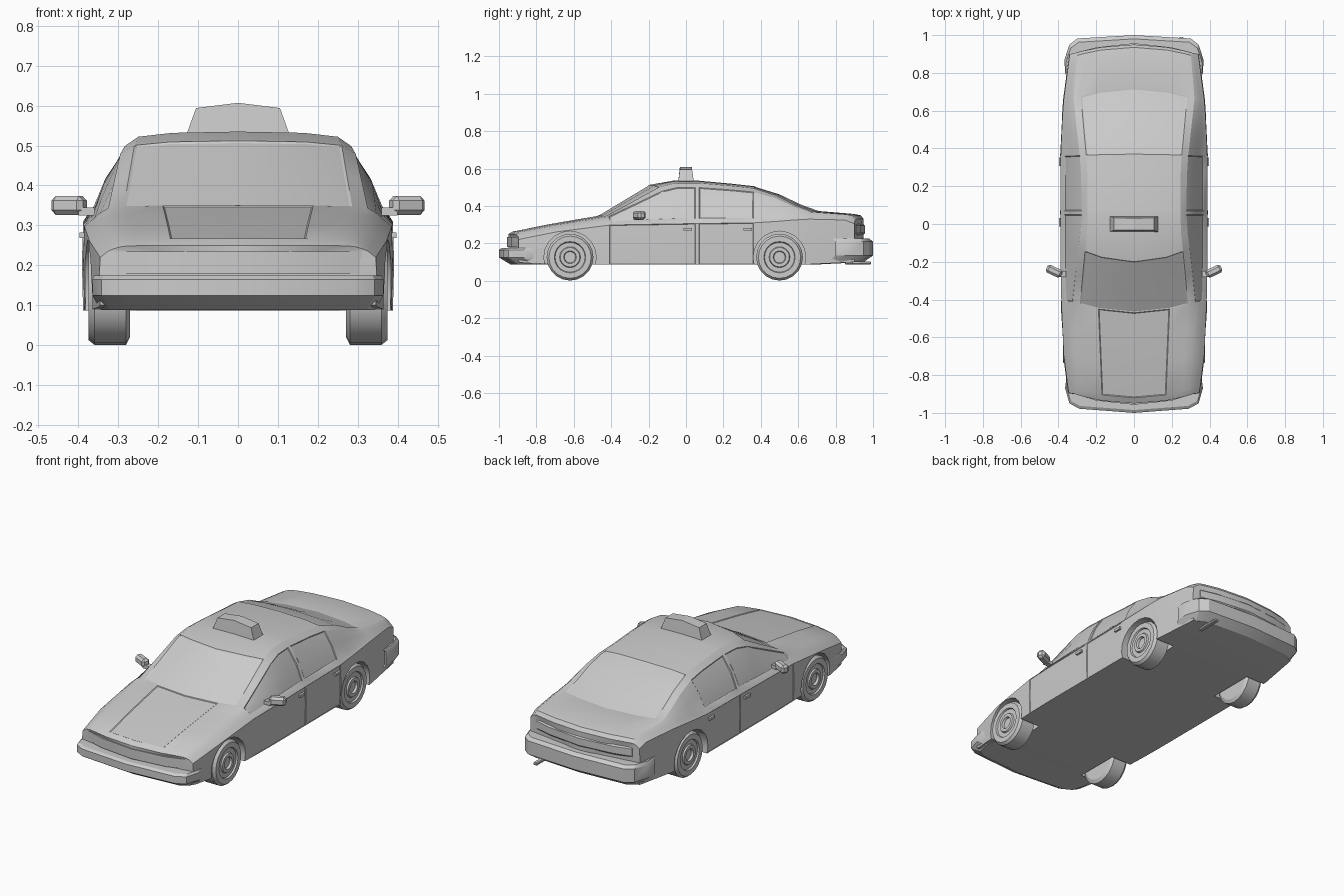
import bpy, bmesh, math
from mathutils import Matrix

default_cube = bpy.data.objects.get("Cube")
if default_cube:
    bpy.data.objects.remove(default_cube, do_unlink=True)

grey = bpy.data.materials.new("plain_grey")
grey.use_nodes = True
grey.diffuse_color = (0.6, 0.6, 0.6, 1)
grey.node_tree.nodes["Principled BSDF"].inputs["Base Color"].default_value = (0.6, 0.6, 0.6, 1)


def finish(name, bm, smooth=25):
    """Turn a bmesh into a named, shaded object."""
    bmesh.ops.recalc_face_normals(bm, faces=bm.faces)
    mesh = bpy.data.meshes.new(name)
    bm.to_mesh(mesh)
    bm.free()
    mesh.materials.append(grey)
    obj = bpy.data.objects.new(name, mesh)
    bpy.context.collection.objects.link(obj)
    if smooth:
        shade(obj, smooth)
    return obj


def shade(obj, angle):
    bpy.ops.object.select_all(action='DESELECT')
    obj.select_set(True)
    bpy.context.view_layer.objects.active = obj
    bpy.ops.object.shade_smooth_by_angle(angle=math.radians(angle))


def sample(curve, y):
    """Linear interpolation along a list of (y, value) pairs."""
    for (a, va), (b, vb) in zip(curve, curve[1:]):
        if y <= b:
            return va + (vb - va) * max(0, (y - a) / (b - a))
    return curve[-1][1]


def bridge(bm, rings, closed=True):
    """Join successive rings of vertices with quads, returned by strip."""
    strips = []
    for a, b in zip(rings, rings[1:]):
        n = len(a)
        strips.append([bm.faces.new((a[i], a[(i + 1) % n], b[(i + 1) % n], b[i]))
                       for i in range(n)])
    return strips


def slab(name, half_path, levels):
    """Stack scaled copies of a mirrored outline; levels are (scale, z)."""
    outline = half_path + [(-x, y) for x, y in reversed(half_path) if x]
    bm = bmesh.new()
    rings = [[bm.verts.new((x * s, y * s, z)) for x, y in outline] for s, z in levels]
    bridge(bm, rings)
    bm.faces.new(rings[0])
    bm.faces.new(rings[-1])
    return finish(name, bm)


def box(name, centre, size, bevel=0, turn=0):
    bm = bmesh.new()
    bmesh.ops.create_cube(bm, size=1)
    bmesh.ops.scale(bm, vec=size, verts=bm.verts)
    if bevel:
        bmesh.ops.bevel(bm, geom=bm.edges[:], offset=bevel, segments=1, affect='EDGES')
    bmesh.ops.rotate(bm, verts=bm.verts, matrix=Matrix.Rotation(turn, 3, 'Z'))
    bmesh.ops.translate(bm, vec=centre, verts=bm.verts)
    return finish(name, bm, 0)


def lathe_x(name, profile, y, z, side, count=20):
    """Revolve (x, radius) points about a sideways axle."""
    bm = bmesh.new()
    turns = [math.tau * i / count for i in range(count)]
    rings = [[bm.verts.new((side * x, y + r * math.cos(t), z + r * math.sin(t)))
              for t in turns] for x, r in profile]
    bridge(bm, rings)
    bm.faces.new(rings[0])
    bm.faces.new(rings[-1])
    return finish(name, bm)


# Body curves along the length
top_line = [(-.95, .25), (-.92, .267), (-.75, .302), (-.6, .328), (-.47, .35), (-.2, .512),
            (-.07, .535), (.1, .535), (.37, .505), (.5, .465), (.62, .408), (.72, .372),
            (.9, .357), (.935, .35), (.95, .33)]
shoulder_line = [(-.95, .235), (-.8, .27), (-.45, .315), (.4, .325), (.7, .345), (.9, .34), (.95, .32)]
half_width = [(-.95, .345), (-.8, .37), (-.4, .388), (.4, .388), (.7, .375), (.95, .34)]
roof_edge = [(-.95, .29), (-.47, .325), (-.2, .295), (0, .278), (.3, .28), (.5, .3), (.72, .32), (.95, .3)]
bottom_line = [(-.95, .1), (-.87, .087), (.7, .087), (.95, .1)]
bow_line = [(-.95, .055), (-.47, .06), (-.2, .09), (0, 0), (.3, 0), (.72, -.06), (.95, -.05)]
stations = [-.95, -.92, -.75, -.6, -.47, -.33, -.2, -.07, .05, .07, .25, .37, .5, .62, .72, .9, .935, .95]


def section(y):
    """Full cross-section ring at one station, bowed in plan."""
    top, belt, wide, edge, low, bow = (
        sample(c, y) for c in (top_line, shoulder_line, half_width, roof_edge, bottom_line, bow_line))
    rise = top - belt
    half = [(0, top), (edge * .58, top - rise * .015), (edge * .88, top - rise * .06),
            (edge, belt + rise * .83), (edge + (wide - .02 - edge) * .6, belt + rise * .45),
            (wide - .02, belt + rise * .05), (wide, belt - .015),
            (wide + .003, (belt + low) / 2), (wide, low), (0, low)]
    ring = half + [(-x, z) for x, z in reversed(half[1:-1])]
    return [(x, y + bow * min(1, (x / .33) ** 2), z) for x, z in ring]


# Body shell
bm = bmesh.new()
rings = [[bm.verts.new(p) for p in section(y)] for y in stations]
strips = bridge(bm, rings)
for ring, y in ((rings[0], stations[0]), (rings[-1], stations[-1])):
    hub = bm.verts.new((0, y, .18))
    for i, v in enumerate(ring):
        bm.faces.new((v, ring[(i + 1) % len(ring)], hub))
bmesh.ops.recalc_face_normals(bm, faces=bm.faces)


def panel(start, end, rows, sides=(0, 1), line=.004, depth=-.003):
    """Sink a panel between two stations; rows count down from the roof centre."""
    span = strips[stations.index(start):stations.index(end)]
    last = len(rings[0]) - 1
    groups = [[s[k if side == 0 else last - k] for s in span for k in rows] for side in (0, 1)]
    if sides == "joined":
        groups = [groups[0] + groups[1]]
    for faces in groups:
        bmesh.ops.inset_region(bm, faces=faces, thickness=line, depth=depth, use_even_offset=True)


panel(-.92, -.47, (0,), "joined")            # hood
panel(-.47, -.2, (0, 1), "joined", .006)     # windshield
panel(.37, .72, (0, 1), "joined", .006)      # rear window
panel(-.47, .05, (3, 4))                     # front side windows
panel(.07, .37, (3, 4))                      # rear side windows
panel(-.47, .05, (6, 7), line=.003)          # front doors
panel(.07, .37, (6, 7), line=.003)           # rear doors
body = finish("body", bm, 0)

# Wheel arches and wheels
tyre_profile = [(.27, .105), (.28, .125), (.36, .125), (.375, .113), (.375, .084), (.366, .08),
                (.366, .056), (.374, .052), (.374, .034), (.362, .03), (.362, .01)]
for end, y in (("front", -.62), ("rear", .5)):
    for side, label in ((1, "left"), (-1, "right")):
        cutter = lathe_x("arch_cutter", [(.255, .14), (.5, .14)], y, .125, side)
        cutter.hide_render = True
        cut = body.modifiers.new("arch", 'BOOLEAN')
        cut.operation = 'DIFFERENCE'
        cut.solver = 'EXACT'
        cut.object = cutter
        bpy.ops.object.select_all(action='DESELECT')
        bpy.context.view_layer.objects.active = body
        body.select_set(True)
        bpy.ops.object.modifier_apply(modifier=cut.name)
        bpy.data.objects.remove(cutter, do_unlink=True)
        lathe_x(f"{end}_{label}_wheel", tyre_profile, y, .126, side)
shade(body, 22)

# Bumpers, grille band and tail band
slab("front_bumper", [(.355, -.79), (.365, -.87), (.342, -.95), (.29, -.978), (0, -1)],
     [(.94, .088), (.985, .115), (1, .125), (1, .165), (.985, .175)])
slab("rear_bumper", [(.365, .8), (.368, .87), (.342, .95), (.3, .982), (0, 1)],
     [(.95, .1), (1, .135), (1, .21), (.98, .225)])
slab("grille_band", [(.31, -.87), (.31, -.9), (.2, -.935), (0, -.957)], [(1, .18), (1, .235)])
slab("tail_band", [(.3, .87), (.3, .91), (.2, .935), (0, .957)],
     [(.99, .245), (1, .255), (1, .295), (.99, .305)])

# Roof sign
bm = bmesh.new()
sign_shape = [(-.13, .525), (.13, .525), (.105, .594), (0, .607), (-.105, .594)]
bridge(bm, [[bm.verts.new((x, face * (.042 if z < .55 else .033), z)) for x, z in sign_shape]
            for face in (-1, 1)])
bm.verts.ensure_lookup_table()
bm.faces.new(bm.verts[:5])
bm.faces.new(bm.verts[5:])
finish("roof_sign", bm, 0)

# Mirrors and door handles
for side, label in ((1, "left"), (-1, "right")):
    box(f"{label}_mirror", (side * .423, -.25, .35), (.088, .045, .048), .012, side * .45)
    box(f"{label}_mirror_stalk", (side * .38, -.265, .335), (.04, .03, .02))
    for end, y in (("front", .01), ("rear", .33)):
        box(f"{label}_{end}_handle", (side * .391, y, .275), (.012, .045, .014))

# Exhaust pipe
box("exhaust_pipe", (.25, .92, .095), (.025, .14, .016), .004)
